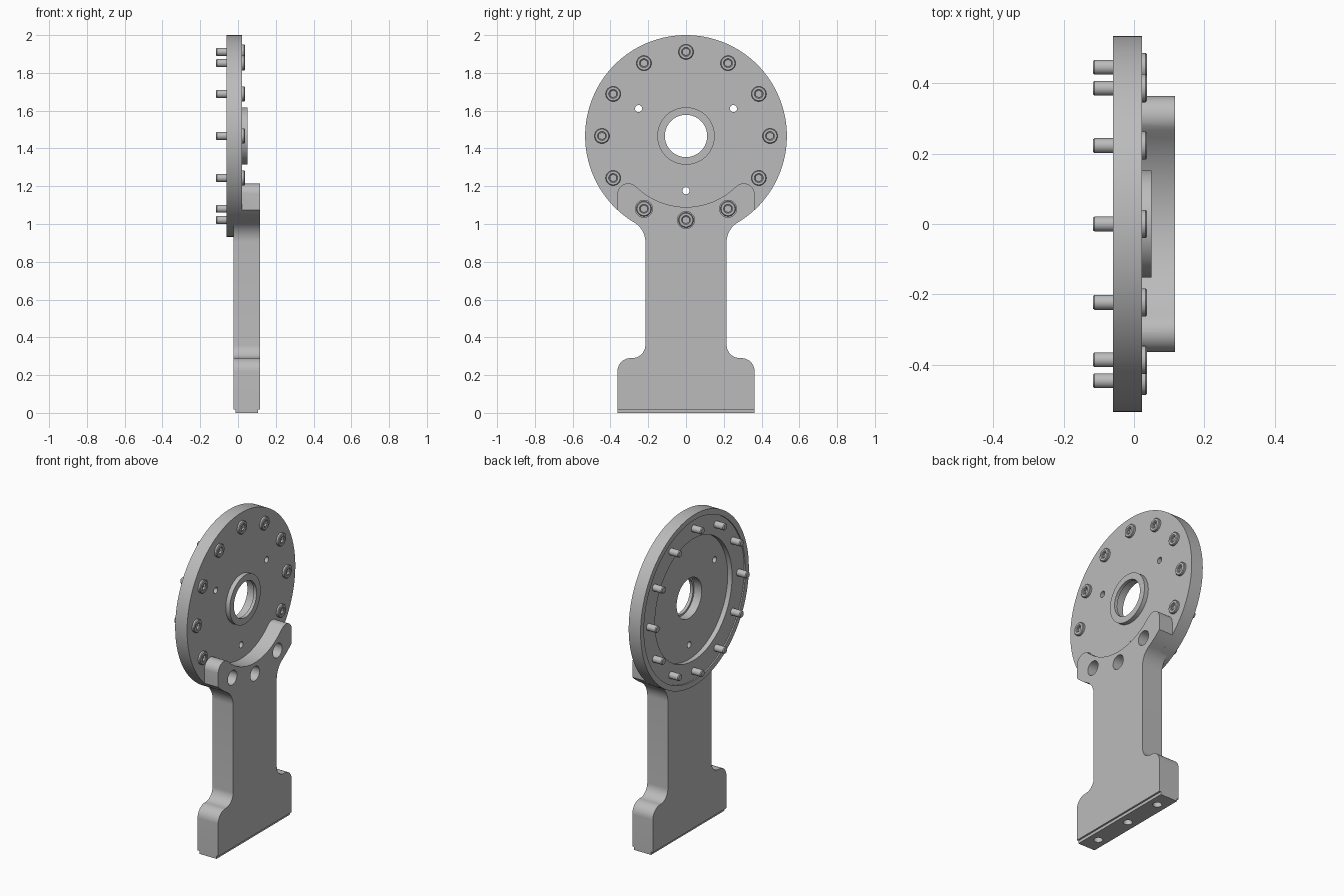
import bpy, bmesh
from math import sin, cos, pi, atan2, sqrt, radians
from mathutils import Matrix, Vector

if "Cube" in bpy.data.objects:
    bpy.data.objects.remove(bpy.data.objects["Cube"])

metal = bpy.data.materials.new("light grey metal")
metal.use_nodes = True
GREY = (0.5, 0.5, 0.5, 1)
metal.diffuse_color = GREY
metal.node_tree.nodes["Principled BSDF"].inputs["Base Color"].default_value = GREY

HUB = 1.466      # height of the disc axis
DISC_R = 0.534
BOLT_R = 0.445
TURN = Matrix.Rotation(-pi / 2, 4, 'Y')   # x axis to z axis


def finish(bm, name):
    bmesh.ops.remove_doubles(bm, verts=bm.verts, dist=1e-5)
    bmesh.ops.recalc_face_normals(bm, faces=bm.faces)
    mesh = bpy.data.meshes.new(name)
    bm.to_mesh(mesh)
    bm.free()
    mesh.materials.append(metal)
    obj = bpy.data.objects.new(name, mesh)
    bpy.context.collection.objects.link(obj)
    return obj


def lathe(bm, profile, segs=32, matrix=Matrix()):
    """Spin a closed (x, radius) profile about the x axis."""
    rings = []
    for i in range(segs):
        a = 2 * pi * i / segs
        rings.append([bm.verts.new(matrix @ Vector((x, r * sin(a), r * cos(a))))
                      for x, r in profile])
    n = len(profile)
    for i in range(segs):
        p, q = rings[i], rings[(i + 1) % segs]
        for j in range(n):
            k = (j + 1) % n
            if profile[j][1] or profile[k][1]:
                loop = [p[j], p[k]]
                if profile[k][1]:
                    loop.append(q[k])
                if profile[j][1]:
                    loop.append(q[j])
                bm.faces.new(loop)


def rod(bm, x0, x1, r, matrix, segs=32):
    lathe(bm, [(x0, 0), (x0, r), (x1, r), (x1, 0)], segs, matrix)


def box(bm, lo, hi):
    lo, hi = Vector(lo), Vector(hi)
    mat = Matrix.Translation((lo + hi) / 2) @ Matrix.Diagonal((*(hi - lo), 1))
    bmesh.ops.create_cube(bm, size=1, matrix=mat)


def cut(obj, bm):
    cutter = finish(bm, "cutter")
    cutter.hide_render = True
    mod = obj.modifiers.new("cut", 'BOOLEAN')
    mod.object, mod.operation, mod.solver = cutter, 'DIFFERENCE', 'EXACT'
    bpy.context.view_layer.objects.active = obj
    bpy.ops.object.modifier_apply(modifier=mod.name)
    bpy.data.objects.remove(cutter)


def smooth(obj):
    bpy.ops.object.select_all(action='DESELECT')
    obj.select_set(True)
    bpy.context.view_layer.objects.active = obj
    bpy.ops.object.shade_smooth_by_angle(angle=radians(30))


def arc(cy, cz, r, a0, a1, n=12):
    return [(cy + r * cos(a0 + (a1 - a0) * i / n), cz + r * sin(a0 + (a1 - a0) * i / n))
            for i in range(n + 1)]


def on_disc(radius, degrees):
    a = radians(degrees)
    return Matrix.Translation((0, radius * cos(a), HUB + radius * sin(a)))


# Disc with raised collar, stepped bore and recessed rear
bm = bmesh.new()
lathe(bm, [(-0.06, DISC_R), (0.022, DISC_R), (0.022, 0.152), (0.05, 0.152),
           (0.05, 0.112), (0.03, 0.112), (0.03, 0.124), (-0.022, 0.124),
           (-0.022, 0.38), (-0.052, 0.38), (-0.052, 0.5), (-0.06, 0.5)],
      128, Matrix.Translation((0, 0, HUB)))
disc = finish(bm, "disc")
bm = bmesh.new()
for angle in (30, 150, 270):
    rod(bm, -0.1, 0.1, 0.019, on_disc(0.29, angle), 24)
cut(disc, bm)
smooth(disc)

# Bracket outline: foot, neck, shoulder along the disc edge, horn and cradle
HALF, NECK, FILLET = 0.363, 0.215, 0.12
fy = NECK + FILLET
fz = HUB - sqrt((DISC_R + FILLET) ** 2 - fy ** 2)
touch = atan2(HUB - fz, -fy)
shoulder = atan2(-sqrt(DISC_R ** 2 - HALF ** 2), HALF)
hy, hz = 0.306, 1.158
inward = atan2(HUB - hz, -hy)
half = [(HALF, 0)]
half += arc(HALF - 0.07, 0.22, 0.07, 0, pi / 2)
half += arc(NECK + 0.07, 0.36, 0.07, 1.5 * pi, pi)
half += arc(fy, fz, FILLET, pi, touch)
half += arc(0, HUB, DISC_R, touch - pi, shoulder, 6)[1:]
half += arc(hy, hz, HALF - hy, 0, inward)
half += arc(0, HUB, 0.376, inward - pi, -pi / 2, 20)[1:]
outline = half + [(-y, z) for y, z in reversed(half[:-1])]

bm = bmesh.new()
face = bm.faces.new([bm.verts.new((-0.025, y, z)) for y, z in outline])
solid = bmesh.ops.extrude_face_region(bm, geom=[face])
bmesh.ops.translate(bm, vec=(0.142, 0, 0),
                    verts=[v for v in solid["geom"] if isinstance(v, bmesh.types.BMVert)])
bracket = finish(bm, "bracket")

# Round seat for the disc
bm = bmesh.new()
rod(bm, -0.1, 0.022, DISC_R + 0.001, Matrix.Translation((0, 0, HUB)), 128)
cut(bracket, bm)

# Bolt clearance holes, foot steps and mounting holes
bm = bmesh.new()
for angle in (240, 270, 300):
    rod(bm, -0.01, 0.2, 0.045, on_disc(BOLT_R, angle))
box(bm, (-0.1, -1, -0.1), (-0.013, 1, 0.018))
box(bm, (0.106, -1, -0.1), (0.2, 1, 0.018))
for y in (-0.26, 0, 0.26):
    rod(bm, -0.1, 0.15, 0.026, Matrix.Translation((0.046, y, 0)) @ TURN)
cut(bracket, bm)
smooth(bracket)

# Socket-head bolts around the rim
bm = bmesh.new()
lathe(bm, [(-0.117, 0), (-0.117, 0.017), (-0.112, 0.021), (-0.01, 0.021),
           (-0.01, 0.04), (0.033, 0.04), (0.037, 0.036), (0.037, 0.024),
           (0.034, 0.021), (0.034, 0)])
bolt = finish(bm, "bolt_1")
bm = bmesh.new()
rod(bm, 0.012, 0.06, 0.018, Matrix(), 6)
cut(bolt, bm)
smooth(bolt)
bolt.matrix_world = on_disc(BOLT_R, 0)
for i in range(1, 12):
    copy = bolt.copy()
    copy.name = f"bolt_{i + 1}"
    copy.matrix_world = on_disc(BOLT_R, 30 * i)
    bpy.context.collection.objects.link(copy)
